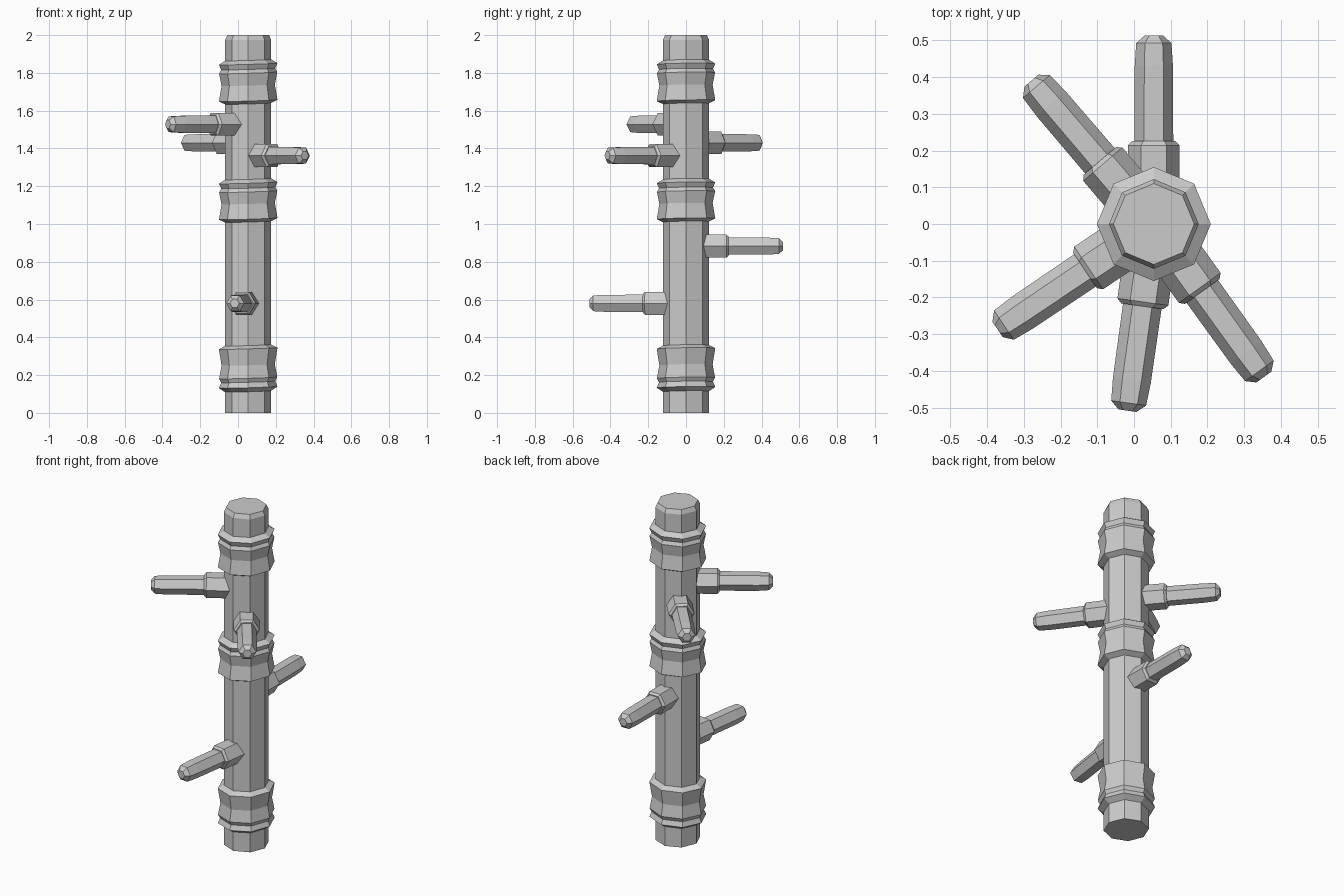
import bpy, bmesh, math
from mathutils import Matrix

if "Cube" in bpy.data.objects:
    bpy.data.objects.remove(bpy.data.objects["Cube"])

CX = 0.054  # x position of the post axis


def lathe(name, profile, sides, matrix, slant=0.0):
    """Sweep (radius, height) pairs into a faceted, capped solid."""
    bm = bmesh.new()
    rings = []
    for r, h in profile:
        ring = []
        for i in range(sides):
            a = 2 * math.pi * i / sides
            x, y = r * math.cos(a), r * math.sin(a)
            ring.append(bm.verts.new((x, y, h + slant * (x + 0.5 * y))))
        rings.append(ring)
    for lo, hi in zip(rings, rings[1:]):
        for i in range(sides):
            j = (i + 1) % sides
            bm.faces.new((lo[i], lo[j], hi[j], hi[i]))
    bm.faces.new(rings[0][::-1])
    bm.faces.new(rings[-1])
    bm.normal_update()
    me = bpy.data.meshes.new(name)
    bm.to_mesh(me)
    bm.free()
    ob = bpy.data.objects.new(name, me)
    ob.matrix_world = matrix
    bpy.context.collection.objects.link(ob)
    return ob


axis = Matrix.Translation((CX, 0, 0))

# Octagonal post with a chamfered top
lathe("post", [(0.122, 0), (0.122, 1.975), (0.11, 2.0)], 8, axis)

# Three double-ridged bands; the lowest one is upside down
band = [(0.118, 0.0), (0.155, 0.018), (0.141, 0.10), (0.154, 0.165),
        (0.143, 0.185), (0.155, 0.212), (0.118, 0.235)]
for name, z, height, flip in (("top_band", 1.635, 1.0, False),
                              ("middle_band", 1.01, 0.98, False),
                              ("bottom_band", 0.36, 1.06, True)):
    s = -height if flip else height
    prof = [(r, z + s * h) for r, h in band]
    if flip:
        prof.reverse()
    lathe(name, prof, 8, axis, 0.03)

# Hexagonal pegs with sockets, pointing outward: (height, heading in degrees)
socket = [(0.07, 0.08), (0.07, 0.214), (0.058, 0.226)]
peg = [(0.053, 0.2), (0.052, 0.43), (0.048, 0.492), (0.025, 0.513)]
for n, (z, heading) in enumerate(((0.883, 90), (0.58, 262), (1.43, 130.5),
                                  (1.528, 214), (1.362, -54.3)), 1):
    m = (Matrix.Translation((CX, 0, z))
         @ Matrix.Rotation(math.radians(heading), 4, 'Z')
         @ Matrix.Rotation(math.radians(90), 4, 'Y')
         @ Matrix.Rotation(math.radians(30), 4, 'Z'))
    lathe(f"peg_socket_{n}", socket, 6, m)
    lathe(f"peg_{n}", peg, 6, m)
